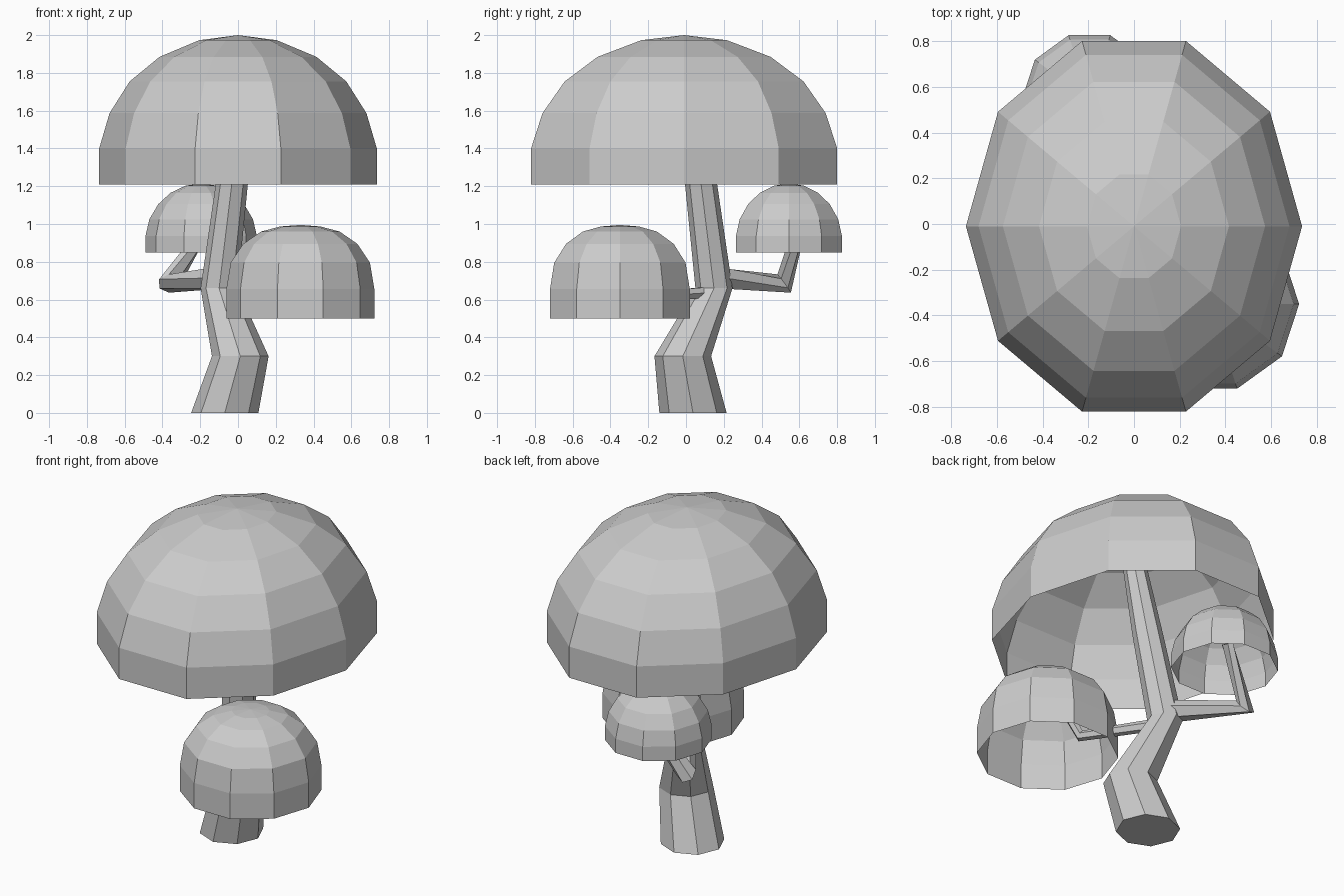
import bpy, bmesh
from math import cos, sin, pi
from mathutils import Vector

if "Cube" in bpy.data.objects:
    bpy.data.objects.remove(bpy.data.objects["Cube"])


def finish(name, bm):
    bmesh.ops.recalc_face_normals(bm, faces=bm.faces[:])
    mesh = bpy.data.meshes.new(name)
    bm.to_mesh(mesh)
    bm.free()
    obj = bpy.data.objects.new(name, mesh)
    bpy.context.collection.objects.link(obj)
    return obj


def bridge(bm, a, b):
    n = len(a)
    for i in range(n):
        bm.faces.new((a[i], a[(i + 1) % n], b[(i + 1) % n], b[i]))


def cap(name, cx, cy, rx, ry, profile, top, sides=10):
    """Open dome: profile is (radius factor, z) from the rim upwards."""
    bm = bmesh.new()
    rings = [[bm.verts.new((cx + rx * f * cos(2 * pi * i / sides),
                            cy + ry * f * sin(2 * pi * i / sides), z))
              for i in range(sides)] for f, z in profile]
    for a, b in zip(rings, rings[1:]):
        bridge(bm, a, b)
    tip = bm.verts.new((cx, cy, top))
    for i in range(sides):
        bm.faces.new((rings[-1][i], rings[-1][(i + 1) % sides], tip))
    return finish(name, bm)


def limb(name, points, sides, flat=False):
    """Tapered tube through (x, y, z, radius); flat keeps rings horizontal."""
    bm = bmesh.new()
    pts = [Vector(p[:3]) for p in points]
    rings = []
    for k, p in enumerate(pts):
        d_in = (p - pts[k - 1]).normalized() if k else Vector()
        d_out = (pts[k + 1] - p).normalized() if k < len(pts) - 1 else Vector()
        t = Vector((0, 0, 1)) if flat else (d_in + d_out).normalized()
        u = (Vector((0.7, 0.7, 0)) - t * t.dot(Vector((0.7, 0.7, 0)))).normalized()
        if flat:
            u = Vector((1, 0, 0))
        v = t.cross(u)
        r = points[k][3]
        rings.append([bm.verts.new(p + r * (cos(2 * pi * i / sides) * u + sin(2 * pi * i / sides) * v))
                      for i in range(sides)])
    for a, b in zip(rings, rings[1:]):
        bridge(bm, a, b)
    bm.faces.new(rings[0])
    bm.faces.new(rings[-1])
    return finish(name, bm)


# Trunk and its two bent branches
limb("trunk", [(-0.07, 0.037, 0, 0.178), (0.012, -0.017, 0.30, 0.15),
               (-0.1, 0.148, 0.66, 0.098), (-0.033, 0.08, 1.21, 0.085),
               (0.03, 0.005, 1.8, 0.06)], 8, flat=True)
limb("back_branch", [(-0.1, 0.16, 0.715, 0.065), (-0.365, 0.52, 0.685, 0.06),
                     (-0.17, 0.6, 0.98, 0.035)], 6)
limb("front_branch", [(-0.1, 0.16, 0.64, 0.035), (0.2, -0.22, 0.615, 0.032),
                      (0.28, -0.31, 0.85, 0.025)], 6)

# Main crown, open underneath
cap("main_crown", 0, -0.01, 0.735, 0.852,
    [(1, 1.21), (1, 1.4), (0.925, 1.587), (0.78, 1.755), (0.565, 1.885), (0.28, 1.973)], 2.0)

# Lower front crown
cap("front_crown", 0.33, -0.35, 0.392, 0.389,
    [(1, 0.5), (1, 0.655), (0.94, 0.795), (0.77, 0.895), (0.53, 0.96), (0.27, 0.987)], 0.995)

# Small back crown
cap("back_crown", -0.195, 0.545, 0.295, 0.295,
    [(1, 0.85), (1, 0.936), (0.93, 1.025), (0.77, 1.105), (0.55, 1.165), (0.28, 1.203)], 1.215)
